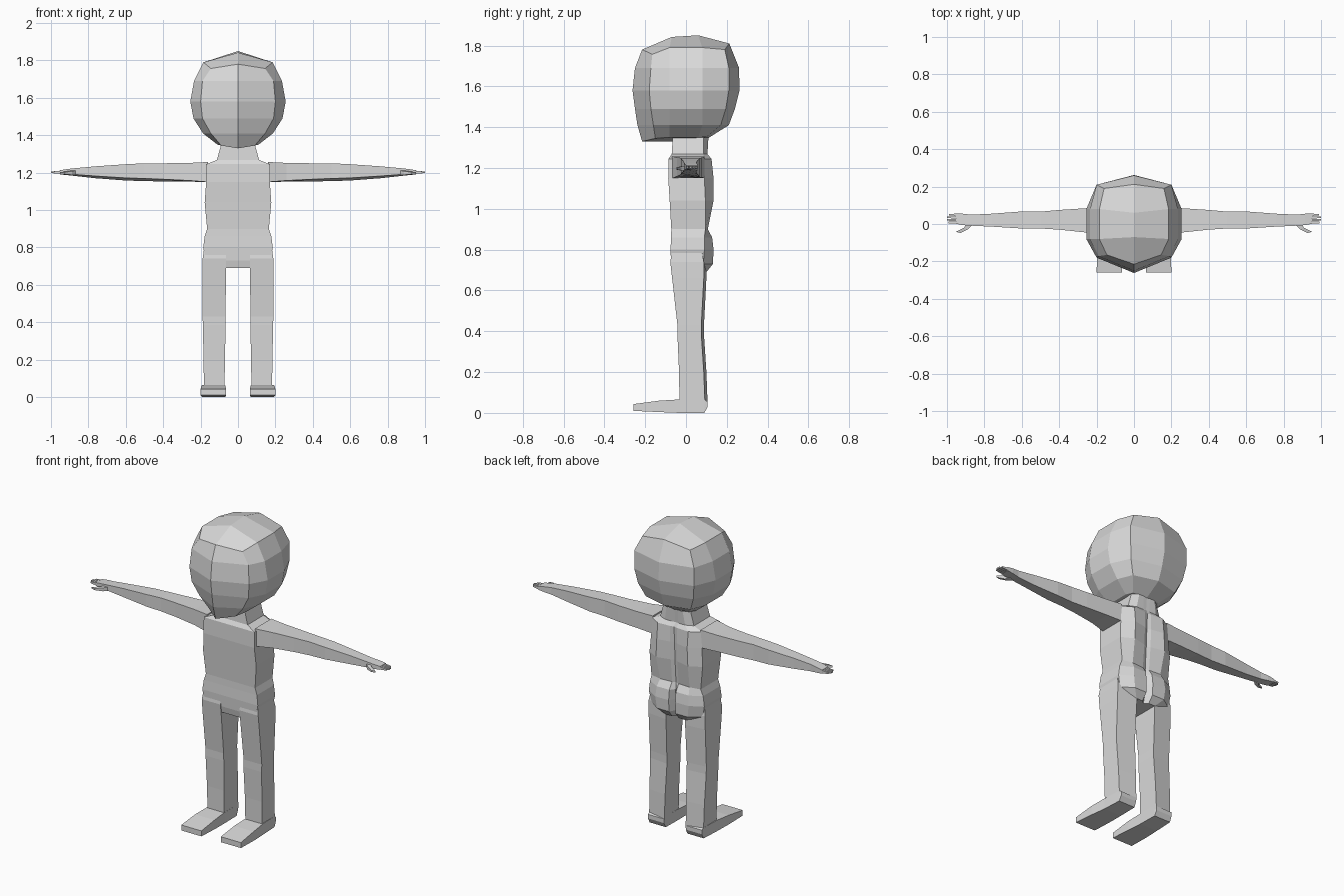
import bpy, bmesh

skin = bpy.data.materials.new("plain grey")
skin.diffuse_color = (0.7, 0.7, 0.7, 1)


def finish(name, bm):
    """Mirror the +x half across x = 0, weld the seam and make an object."""
    copy = bmesh.ops.duplicate(bm, geom=bm.verts[:] + bm.edges[:] + bm.faces[:])
    for v in copy["geom"]:
        if isinstance(v, bmesh.types.BMVert):
            v.co.x = -v.co.x
    bmesh.ops.remove_doubles(bm, verts=bm.verts[:], dist=0.0005)
    bmesh.ops.recalc_face_normals(bm, faces=bm.faces[:])
    mesh = bpy.data.meshes.new(name)
    bm.to_mesh(mesh)
    bm.free()
    mesh.materials.append(skin)
    ob = bpy.data.objects.new(name, mesh)
    bpy.context.collection.objects.link(ob)
    return ob


def skin_rings(bm, rings, closed=True, caps=True):
    """Bridge a list of rings, each with the same number of points."""
    vs = [[bm.verts.new(p) for p in r] for r in rings]
    n = len(vs[0])
    for a, b in zip(vs, vs[1:]):
        for i in range(n if closed else n - 1):
            j = (i + 1) % n
            bm.faces.new((a[i], a[j], b[j], b[i]))
    if caps:
        bm.faces.new(vs[0])
        bm.faces.new(vs[-1])
    return vs


# Head: half rings running from the face centre round the side to the back
bm = bmesh.new()
head_rings = [[(0, -.215, 1.78), (.145, -.165, 1.757), (.185, -.08, 1.79),
               (.185, .08, 1.79), (.16, .19, 1.78), (0, .212, 1.81)]]
# z, side x, front corner x, front corner y, front y, back corner x, back corner y, back y
for z, s, fx, fy, f, bx, by, b in [
        (1.69, .235, .19, -.172, -.25, .20, .21, .26),
        (1.58, .255, .20, -.180, -.262, .20, .21, .262),
        (1.49, .238, .19, -.172, -.25, .185, .195, .24),
        (1.41, .187, .145, -.16, -.238, .15, .17, .21)]:
    head_rings.append([(0, f, z), (fx, fy, z), (s, -.08, z),
                       (s, .08, z), (bx, by, z), (0, b, z)])
head_rings.append([(0, -.215, 1.33), (.09, -.15, 1.345), (.11, -.08, 1.35),
                   (.11, .06, 1.35), (.09, .10, 1.352), (0, .11, 1.347)])
rings = skin_rings(bm, head_rings, closed=False, caps=False)
for r, zf, zb in ((rings[0], 1.842, 1.85), (rings[-1], 1.33, 1.345)):   # crown and chin
    m1 = bm.verts.new((0, -.07, zf))
    m2 = bm.verts.new((0, .06, zb))
    for quad in ((r[0], r[1], r[2], m1), (m1, r[2], r[3], m2), (m2, r[3], r[4], r[5])):
        bm.faces.new(quad)
finish("head", bm)

# Torso with buttocks, shoulder blades and neck
# z, half width, front y, side back y, back y, inner back y, groove y
bm = bmesh.new()
torso = [(.69, .11, -.065, .075, .100, .100, .080),
         (.73, .172, -.073, .085, .132, .132, .090),
         (.80, .186, -.076, .090, .135, .135, .090),
         (.86, .178, -.073, .090, .128, .128, .098),
         (.90, .165, -.072, .095, .107, .102, .096),
         (1.04, .178, -.080, .095, .135, .115, .105),
         (1.15, .170, -.087, .090, .135, .120, .110),
         (1.245, .17, -.085, .085, .125, .120, .115),
         (1.268, .113, -.07, .085, .105, .105, .103),
         (1.35, .09, -.065, .085, .11, .11, .11)]
skin_rings(bm, [[(0, f, z), (w, f, z), (w, s, z), (w * .6, b, z), (.022, b2, z), (0, g, z)]
                for z, w, f, s, b, b2, g in torso], closed=False, caps=False)
bottom = sorted(bm.verts, key=lambda v: v.co.z)[:6]
bm.verts.index_update()
bm.faces.new(sorted(bottom, key=lambda v: v.index))
finish("torso", bm)

# Legs: inner x, outer x, front y, back y, z
bm = bmesh.new()
legs = [(.066, .178, -.065, .085, .82), (.064, .189, -.077, .10, .74),
        (.064, .190, -.068, .10, .66), (.067, .189, -.042, .088, .43),
        (.066, .188, -.042, .088, .385), (.070, .184, -.034, .10, .20),
        (.072, .182, -.032, .106, .04)]
skin_rings(bm, [[(a, f, z), (b, f, z), (b, k - .013, z), (a, k, z)] for a, b, f, k, z in legs])
finish("legs", bm)

# Feet: y, inner x, outer x, bottom z, top z
bm = bmesh.new()
feet = [(.106, .074, .18, .03, .055), (.09, .072, .182, 0, .065), (-.03, .07, .188, 0, .066),
        (-.13, .066, .196, .004, .06), (-.258, .065, .2, .01, .043)]
skin_rings(bm, [[(a, y, z0), (b, y - (z0 > .005) * .0 , z0), (b, y, z1), (a, y, z1)]
                for y, a, b, z0, z1 in feet])
finish("feet", bm)

# Arms: x, front y, back y, bottom z, top z, lift of the lower front edge
bm = bmesh.new()
arms = [(.16, -.068, .09, 1.15, 1.257, .0), (.26, -.045, .084, 1.152, 1.252, .006),
        (.40, -.030, .075, 1.153, 1.25, .012), (.50, -.024, .066, 1.155, 1.25, .014),
        (.60, -.024, .067, 1.158, 1.245, .014), (.76, -.014, .055, 1.17, 1.234, .012),
        (.87, -.009, .05, 1.182, 1.224, .008), (.915, -.006, .055, 1.187, 1.219, .005),
        (.952, .001, .056, 1.191, 1.213, .002)]
skin_rings(bm, [[(x, a, z0 + d), (x, b, z0), (x, b, z1), (x, a, z1)]
                for x, a, b, z0, z1, d in arms])
finish("arms", bm)

# Fingers and thumbs
bm = bmesh.new()
for i, tip in enumerate((.992, 1.0, 1.0, .99)):
    y = .008 + i * .0138
    skin_rings(bm, [[(x, y - h, 1.202 - t), (x, y + h, 1.202 - t),
                     (x, y + h, 1.202 + t), (x, y - h, 1.202 + t)]
                    for x, h, t in ((.945, .0062, .009), (tip, .004, .004))])
skin_rings(bm, [[(x - .012, y - .002, z - t), (x + .012, y + .004, z - t),
                 (x + .012, y + .004, z + t), (x - .012, y - .002, z + t)]
                for x, y, z, t in ((.875, .0, 1.20, .012), (.90, -.026, 1.198, .010),
                                   (.94, -.046, 1.197, .005))])
finish("fingers", bm)
